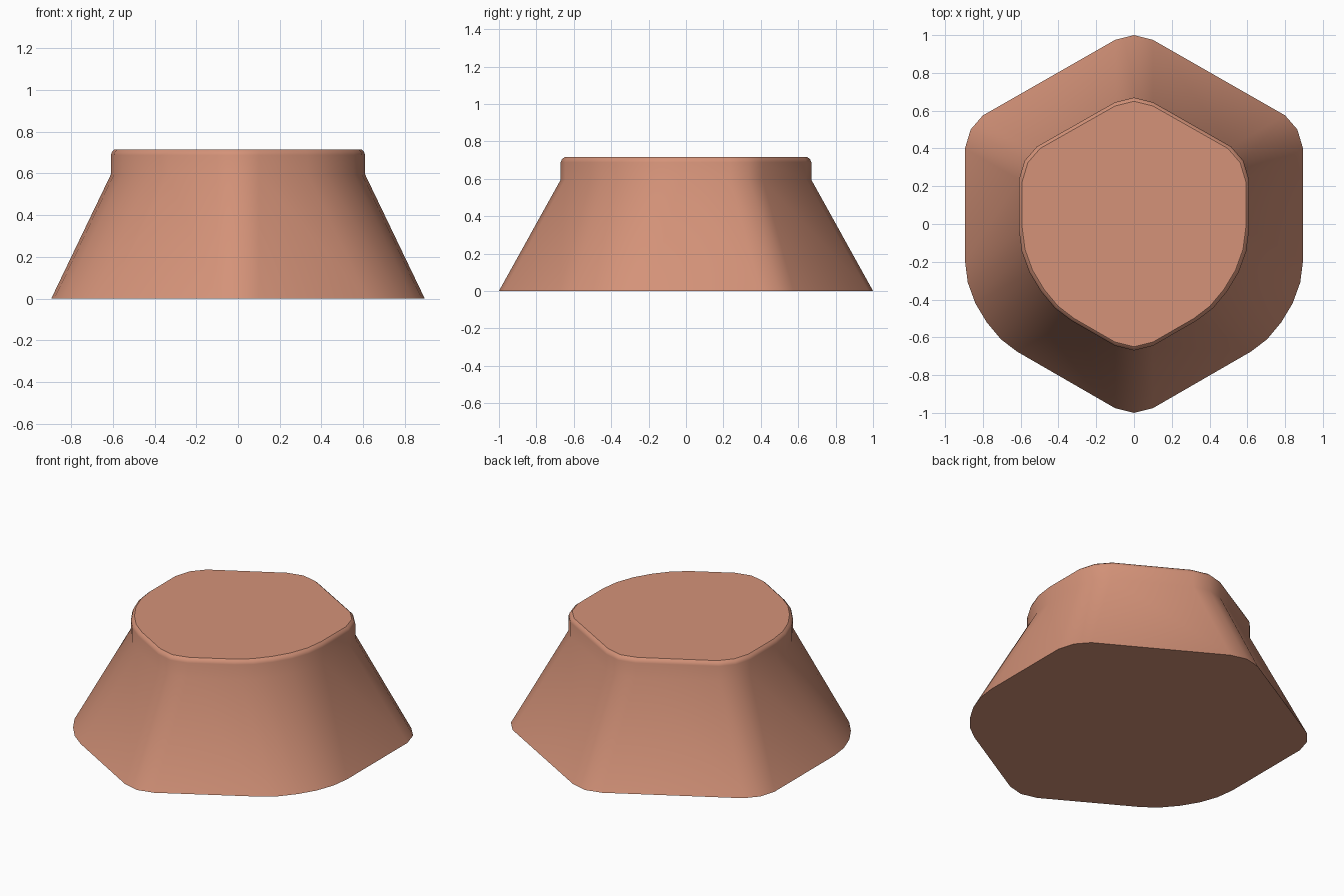
import bpy, bmesh, math

if "Cube" in bpy.data.objects:
    bpy.data.objects.remove(bpy.data.objects["Cube"])

clay = bpy.data.materials.new("clay")
clay.diffuse_color = (0.66, 0.29, 0.19, 1)
clay.use_nodes = True
clay.node_tree.nodes["Principled BSDF"].inputs["Base Color"].default_value = clay.diffuse_color

# Right half of the base outline, grouped by hexagon corner (direction in degrees)
corners = [
    (90, [(0, 1.0), (0.1, 0.975)]),
    (30, [(0.80, 0.575), (0.865, 0.50), (0.895, 0.40)]),
    (-30, [(0.895, -0.195), (0.88, -0.31), (0.84, -0.42),
           (0.78, -0.52), (0.705, -0.61), (0.62, -0.675)]),
    (-90, [(0.1, -0.975), (0, -1.0)]),
]

# Side profile: (shift of each corner toward the centre, height)
profile = [(0, 0), (0.33, 0.595), (0.33, 0.688), (0.336, 0.704), (0.35, 0.715)]


def ring_points(inset):
    half = []
    for angle, pts in corners:
        a = math.radians(angle)
        dx, dy = math.cos(a) * inset, math.sin(a) * inset
        half += [(x - dx, y - dy) for x, y in pts]
    left = [(-x, y) for x, y in half[1:-1]]
    return half + left[::-1]


# Tapered rounded-hexagon body with a short upright collar and softened rim
bm = bmesh.new()
rings = [[bm.verts.new((x, y, z)) for x, y in ring_points(inset)]
         for inset, z in profile]
n = len(rings[0])
for low, high in zip(rings, rings[1:]):
    for i in range(n):
        j = (i + 1) % n
        bm.faces.new((low[i], low[j], high[j], high[i]))
bm.faces.new(rings[0])
bm.faces.new(rings[-1])
bmesh.ops.recalc_face_normals(bm, faces=bm.faces)

mesh = bpy.data.meshes.new("tapered_body")
bm.to_mesh(mesh)
bm.free()
mesh.materials.append(clay)
body = bpy.data.objects.new("tapered_body", mesh)
bpy.context.collection.objects.link(body)
bpy.context.view_layer.objects.active = body
body.select_set(True)
bpy.ops.object.shade_smooth_by_angle(angle=math.radians(36))
